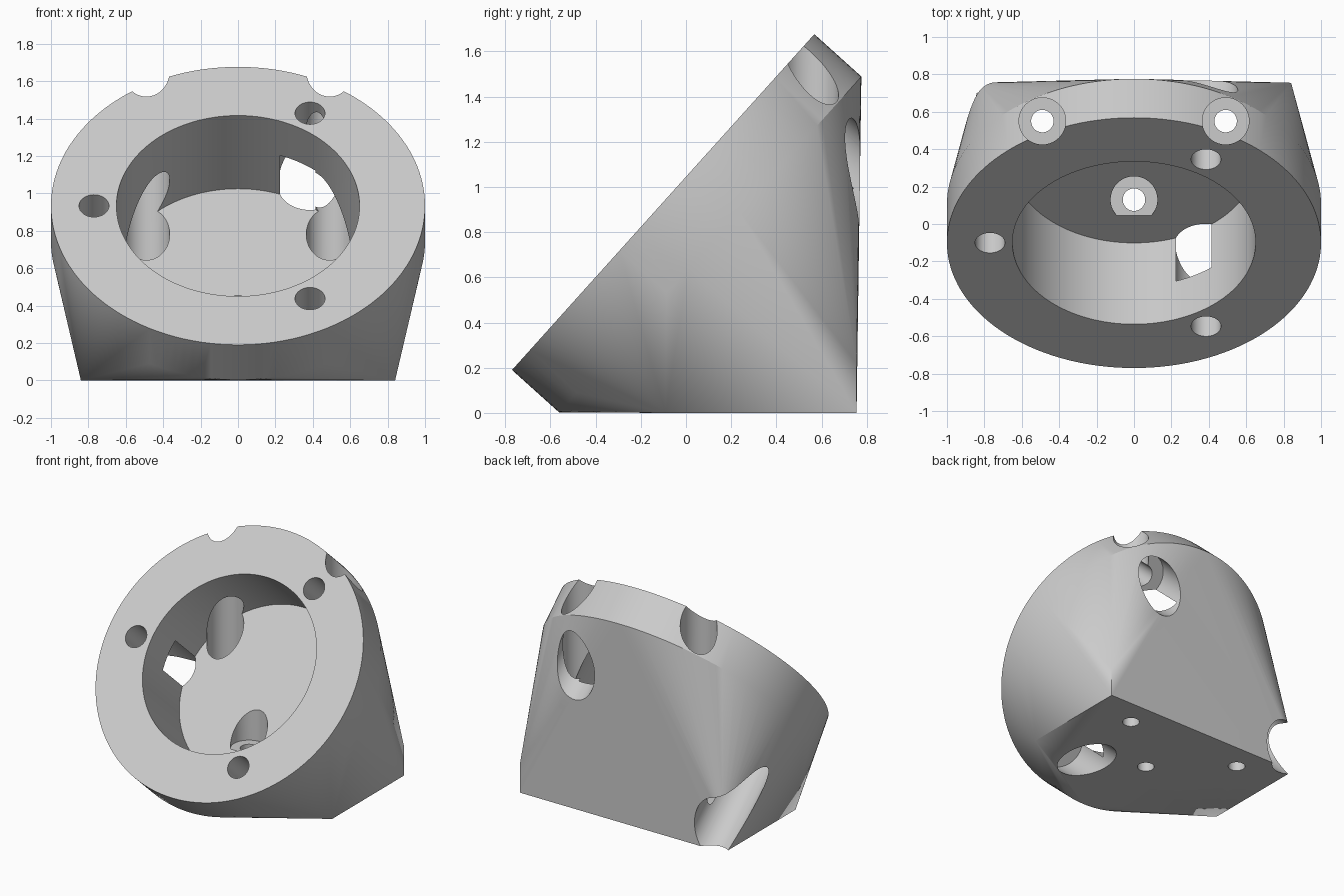
import bpy, bmesh, math
from mathutils import Vector

cube = bpy.data.objects.get("Cube")
if cube:
    bpy.data.objects.remove(cube, do_unlink=True)

# Tilted frame of the round mounting face
TILT = math.radians(48)
X = Vector((1, 0, 0))
UP = Vector((0, math.cos(TILT), math.sin(TILT)))
INWARD = Vector((0, math.sin(TILT), -math.cos(TILT)))
CENTER = Vector((0, -0.101, 0.933))
RIM = 0.28


def tilted(x, u, depth):
    return CENTER + X * x + UP * u + INWARD * depth


def cylinder(name, radius, start, end, segments=96):
    axis = end - start
    bpy.ops.mesh.primitive_cylinder_add(
        vertices=segments, radius=radius, depth=axis.length,
        location=(start + end) / 2,
        rotation=axis.to_track_quat('Z', 'Y').to_euler())
    bpy.context.object.name = name
    return bpy.context.object


# Solid body: hull of the tilted disc and a low foot block
bm = bmesh.new()
SIDES = 128
for i in range(SIDES):
    a = math.tau * i / SIDES
    for depth in (0, RIM):
        bm.verts.new(tilted(math.cos(a), math.sin(a), depth))
for x in (-0.84, 0.84):
    for y in (-0.09, 0.755):
        for z in (0, 0.22):
            bm.verts.new((x, y, z))
hull = bmesh.ops.convex_hull(bm, input=bm.verts)
loose = [v for v in bm.verts if not v.link_faces]
bmesh.ops.delete(bm, geom=loose, context='VERTS')
bmesh.ops.dissolve_limit(bm, angle_limit=math.radians(0.1),
                         verts=bm.verts, edges=bm.edges)
bmesh.ops.recalc_face_normals(bm, faces=bm.faces)
mesh = bpy.data.meshes.new("angled_mount")
bm.to_mesh(mesh)
bm.free()
body = bpy.data.objects.new("angled_mount", mesh)
bpy.context.collection.objects.link(body)

# Central bore
cutters = [cylinder("bore_cutter", 0.65, tilted(0, 0, -0.1), tilted(0, 0, 0.585), 128)]

# Rim screw holes, with wide clearance channels behind the rim
for degrees in (60, 180, 300):
    a = math.radians(degrees)
    x, u = 0.77 * math.cos(a), 0.77 * math.sin(a)
    cutters.append(cylinder("rim_screw_cutter", 0.08, tilted(x, u, -0.1), tilted(x, u, 0.4), 48))
    cutters.append(cylinder("clearance_cutter", 0.17, tilted(x, u, RIM - 0.005), tilted(x, u, 2)))

# Vertical fixing holes with counterbores
for x, y in ((-0.49, 0.55), (0.49, 0.55), (0, 0.13)):
    cutters.append(cylinder("fixing_cutter", 0.06, Vector((x, y, -0.1)), Vector((x, y, 0.5)), 48))
    cutters.append(cylinder("counterbore_cutter", 0.125, Vector((x, y, 0.22)), Vector((x, y, 2.2))))

# Cut the holes
for cutter in cutters:
    cutter.hide_render = True
    mod = body.modifiers.new("cut", 'BOOLEAN')
    mod.operation = 'DIFFERENCE'
    mod.solver = 'EXACT'
    mod.object = cutter
bpy.ops.object.select_all(action='DESELECT')
body.select_set(True)
bpy.context.view_layer.objects.active = body
for mod in list(body.modifiers):
    bpy.ops.object.modifier_apply(modifier=mod.name)
for cutter in cutters:
    bpy.data.objects.remove(cutter, do_unlink=True)

# Plain grey finish
grey = bpy.data.materials.new("light_grey")
grey.use_nodes = True
colour = (0.6, 0.6, 0.6, 1)
grey.diffuse_color = colour
grey.node_tree.nodes["Principled BSDF"].inputs["Base Color"].default_value = colour
body.data.materials.clear()
body.data.materials.append(grey)
for poly in body.data.polygons:
    poly.material_index = 0
bpy.ops.object.shade_smooth_by_angle(angle=math.radians(25))
